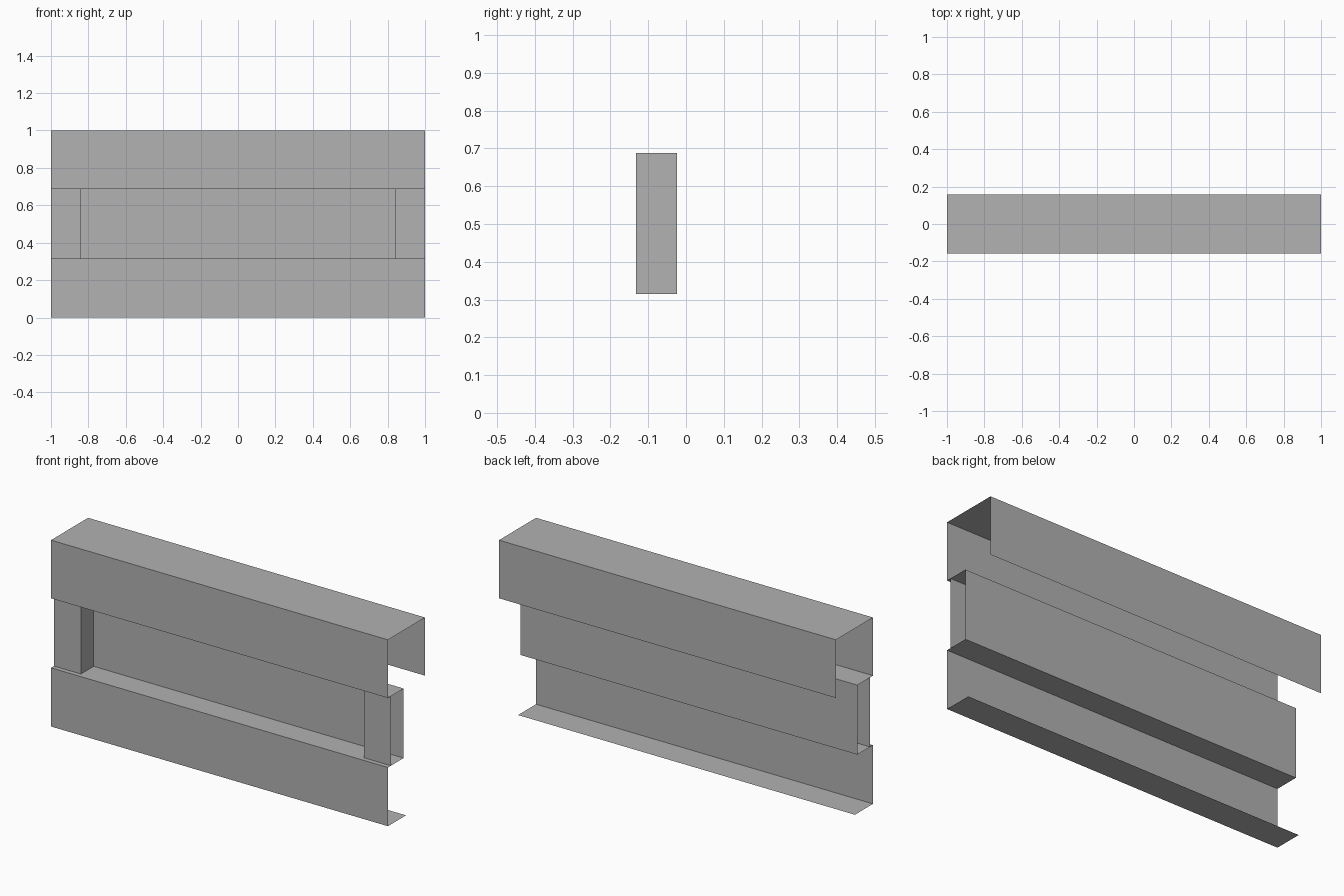
import bpy
import bmesh
from mathutils import Vector

cube = bpy.data.objects.get("Cube")
if cube:
    bpy.data.objects.remove(cube, do_unlink=True)

# Single grey sheet-metal colour
grey = bpy.data.materials.new("sheet_grey")
grey.use_nodes = True
colour = (0.445, 0.445, 0.445, 1)
grey.diffuse_color = colour
grey.node_tree.nodes["Principled BSDF"].inputs["Base Color"].default_value = colour

FRONT, BACK = -0.157, 0.157         # outer faces
PLATE, WEB = -0.132, -0.024         # end plates and recessed web
LOW, HIGH, TOP = 0.315, 0.688, 1.0  # recess bottom, recess top, overall height


def folded_sheet(name, points, sweep):
    """Sweep an open line of points along a vector into a thin sheet."""
    bm = bmesh.new()
    start = [bm.verts.new(p) for p in points]
    end = [bm.verts.new(Vector(p) + Vector(sweep)) for p in points]
    for i in range(len(points) - 1):
        bm.faces.new((start[i], end[i], end[i + 1], start[i + 1]))
    mesh = bpy.data.meshes.new(name)
    bm.to_mesh(mesh)
    bm.free()
    mesh.materials.append(grey)
    obj = bpy.data.objects.new(name, mesh)
    bpy.context.collection.objects.link(obj)
    return obj


def long_sheet(name, section):
    """Full-width sheet from a (y, z) section."""
    return folded_sheet(name, [(-1, y, z) for y, z in section], (2, 0, 0))


# Lower panel with its bottom flange
long_sheet("lower_panel", [(-0.004, 0), (FRONT, 0), (FRONT, LOW)])

# Recessed channel, open at the ends
long_sheet("recess_channel", [(FRONT, LOW), (WEB, LOW), (WEB, HIGH), (FRONT, HIGH)])

# Upper cap, open underneath at the back
long_sheet("upper_cap", [(FRONT, HIGH), (FRONT, TOP), (BACK, TOP), (BACK, HIGH)])

# End plates with returns into the recess, mirrored left and right
plates = folded_sheet(
    "end_plates",
    [(1, PLATE, LOW), (0.84, PLATE, LOW), (0.84, WEB, LOW)],
    (0, 0, HIGH - LOW),
)
# Turn the faces towards the opening
plates.data.flip_normals()
plates.modifiers.new("mirror", "MIRROR").use_axis[0] = True
